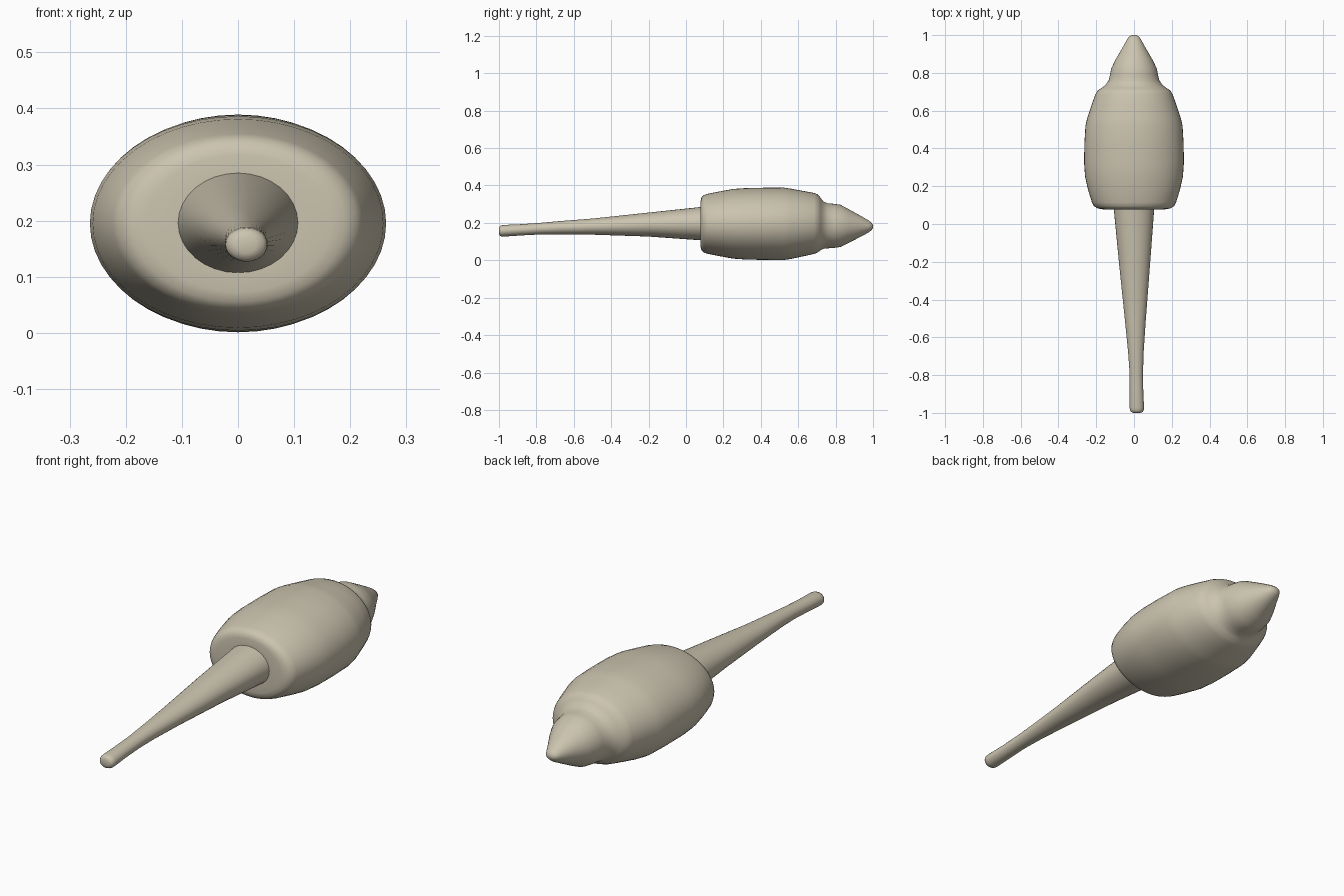
import bpy, bmesh, math

clay = bpy.data.materials.new("warm beige")
clay.diffuse_color = (0.60, 0.55, 0.43, 1)


def loft(name, stations, sides=48, cap_first=False, cap_last=True, angle=40):
    """Skin ellipses along y; station = (y, centre x, centre z, radius x, radius z)."""
    bm = bmesh.new()
    rings = []
    for y, cx, cz, rx, rz in stations:
        rings.append([bm.verts.new((cx + rx * math.cos(2 * math.pi * i / sides), y,
                                    cz + rz * math.sin(2 * math.pi * i / sides)))
                      for i in range(sides)])
    for a, b in zip(rings, rings[1:]):
        for i in range(sides):
            j = (i + 1) % sides
            bm.faces.new((a[i], a[j], b[j], b[i]))
    if cap_first:
        bm.faces.new(rings[0])
    if cap_last:
        bm.faces.new(rings[-1])
    bmesh.ops.recalc_face_normals(bm, faces=bm.faces)
    # an open tube must still face outward
    f = max(bm.faces, key=lambda f: f.calc_center_median().x)
    if f.normal.x < 0:
        bmesh.ops.reverse_faces(bm, faces=bm.faces)
    mesh = bpy.data.meshes.new(name)
    bm.to_mesh(mesh)
    bm.free()
    mesh.materials.append(clay)
    ob = bpy.data.objects.new(name, mesh)
    bpy.context.collection.objects.link(ob)
    bpy.ops.object.select_all(action='DESELECT')
    ob.select_set(True)
    bpy.context.view_layer.objects.active = ob
    bpy.ops.object.shade_smooth_by_angle(angle=math.radians(angle))
    return ob


# Plump body, narrowing through a neck to a pointed snout
loft("body_and_snout", [
    (0.078, 0, 0.195, 0.106, 0.087),
    (0.078, 0, 0.195, 0.165, 0.122),
    (0.082, 0, 0.195, 0.190, 0.140),
    (0.094, 0, 0.195, 0.212, 0.153),
    (0.115, 0, 0.195, 0.223, 0.160),
    (0.18, 0, 0.195, 0.243, 0.173),
    (0.25, 0, 0.195, 0.259, 0.186),
    (0.32, 0, 0.195, 0.264, 0.191),
    (0.42, 0, 0.195, 0.263, 0.193),
    (0.52, 0, 0.195, 0.257, 0.194),
    (0.56, 0, 0.195, 0.248, 0.188),
    (0.63, 0, 0.196, 0.225, 0.174),
    (0.685, 0, 0.197, 0.205, 0.163),
    (0.705, 0, 0.197, 0.194, 0.155),
    (0.72, 0, 0.194, 0.172, 0.140),
    (0.735, 0, 0.188, 0.152, 0.126),
    (0.76, 0, 0.184, 0.134, 0.120),
    (0.79, 0, 0.184, 0.127, 0.118),
    (0.825, 0, 0.184, 0.120, 0.113),
    (0.87, 0, 0.183, 0.098, 0.090),
    (0.93, 0, 0.182, 0.063, 0.058),
    (0.975, 0, 0.181, 0.038, 0.033),
    (0.992, 0, 0.181, 0.027, 0.020),
    (1.0, 0, 0.181, 0.012, 0.008),
], angle=70)

# Long tapering tail with a rounded end
loft("tail", [
    (0.08, 0, 0.196, 0.107, 0.089),
    (-0.2, 0.003, 0.191, 0.083, 0.064),
    (-0.5, 0.007, 0.180, 0.056, 0.043),
    (-0.68, 0.010, 0.174, 0.041, 0.035),
    (-0.78, 0.012, 0.169, 0.036, 0.031),
    (-0.88, 0.013, 0.163, 0.036, 0.030),
    (-0.97, 0.015, 0.158, 0.038, 0.031),
    (-0.985, 0.015, 0.157, 0.037, 0.030),
    (-0.995, 0.015, 0.157, 0.031, 0.026),
    (-1.0, 0.015, 0.157, 0.018, 0.015),
], sides=32, angle=70)
